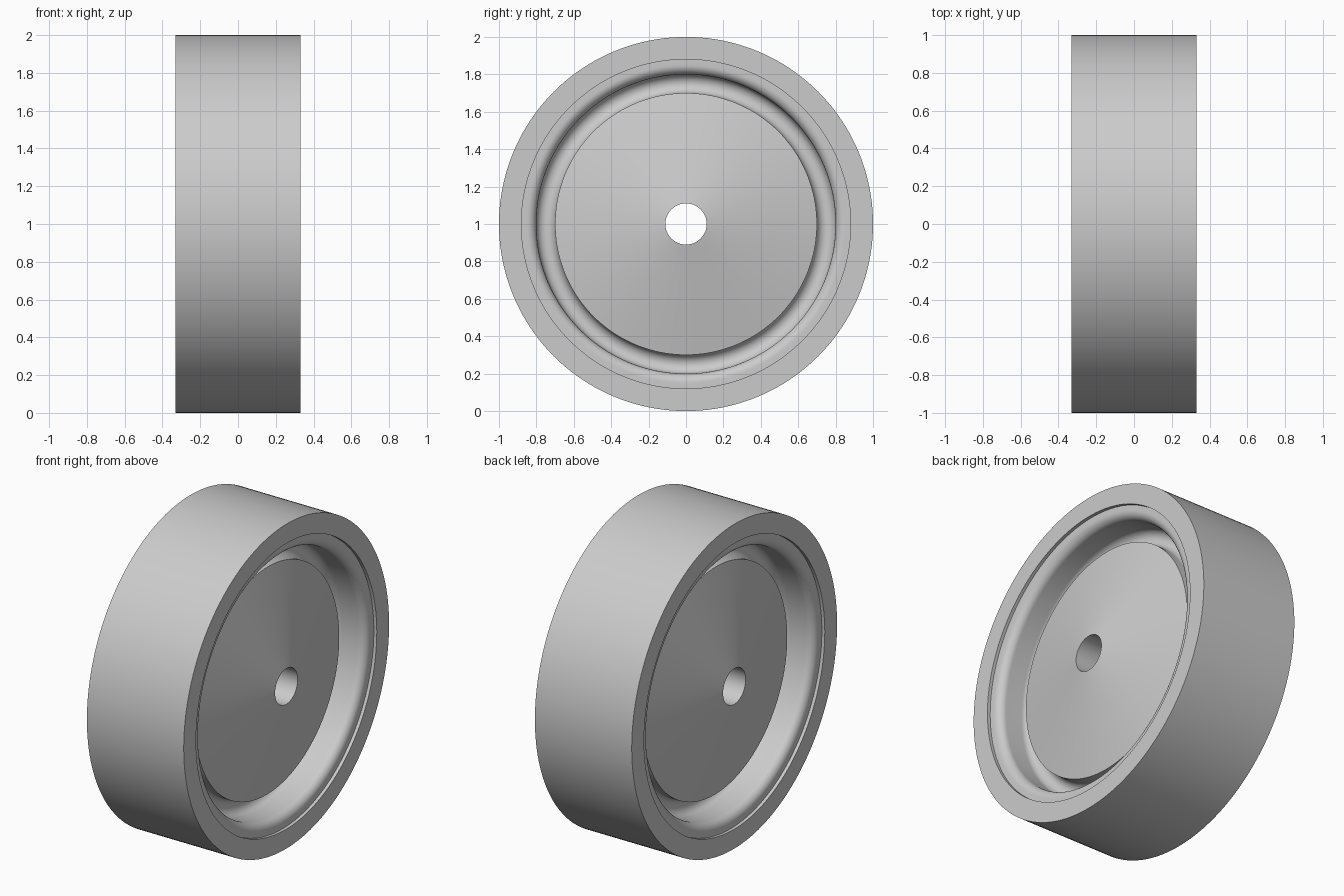
import bpy, bmesh
from math import sin, cos, pi, radians

SEGMENTS = 160

cube = bpy.data.objects.get("Cube")
if cube:
    bpy.data.objects.remove(cube, do_unlink=True)

# Single plain grey
grey = bpy.data.materials.new("light_grey")
grey.use_nodes = True
colour = (0.6, 0.6, 0.6, 1)
grey.diffuse_color = colour
grey.node_tree.nodes["Principled BSDF"].inputs["Base Color"].default_value = colour


def arc(r, x, size, start, end, steps=10):
    """Rounded stretch of profile, as (radius, x) points."""
    angles = [radians(start + (end - start) * i / steps) for i in range(steps + 1)]
    return [(r + size * cos(a), x + size * sin(a)) for a in angles]


def lathe(name, half):
    """Turn a half profile, mirrored across x = 0, around the axle."""
    loop = half + [(r, -x) for r, x in reversed(half)]
    bm = bmesh.new()
    rings = []
    for s in range(SEGMENTS):
        a = 2 * pi * s / SEGMENTS
        rings.append([bm.verts.new((x, r * sin(a), 1 + r * cos(a))) for r, x in loop])
    n = len(loop)
    for s in range(SEGMENTS):
        near, far = rings[s], rings[(s + 1) % SEGMENTS]
        for i in range(n):
            j = (i + 1) % n
            bm.faces.new((near[i], near[j], far[j], far[i]))
    bmesh.ops.recalc_face_normals(bm, faces=bm.faces)
    mesh = bpy.data.meshes.new(name)
    bm.to_mesh(mesh)
    bm.free()
    mesh.materials.append(grey)
    obj = bpy.data.objects.new(name, mesh)
    bpy.context.collection.objects.link(obj)
    bpy.ops.object.select_all(action="DESELECT")
    obj.select_set(True)
    bpy.context.view_layer.objects.active = obj
    bpy.ops.object.shade_smooth_by_angle(angle=radians(30))
    return obj


# Flat-sided tyre band
lathe("tyre", [(1.0, 0.33), (0.88, 0.33)])

# Wheel body: recessed lip, rounded shoulder, round-bottomed groove, conical disc, bore
profile = [(0.88, 0.31)]
profile += arc(0.85, 0.26, 0.05, 90, 180)
profile += arc(0.75, 0.15, 0.05, 0, -180, 18)
profile += [(0.70, 0.20), (0.11, 0.33)]
lathe("wheel_body", profile)
